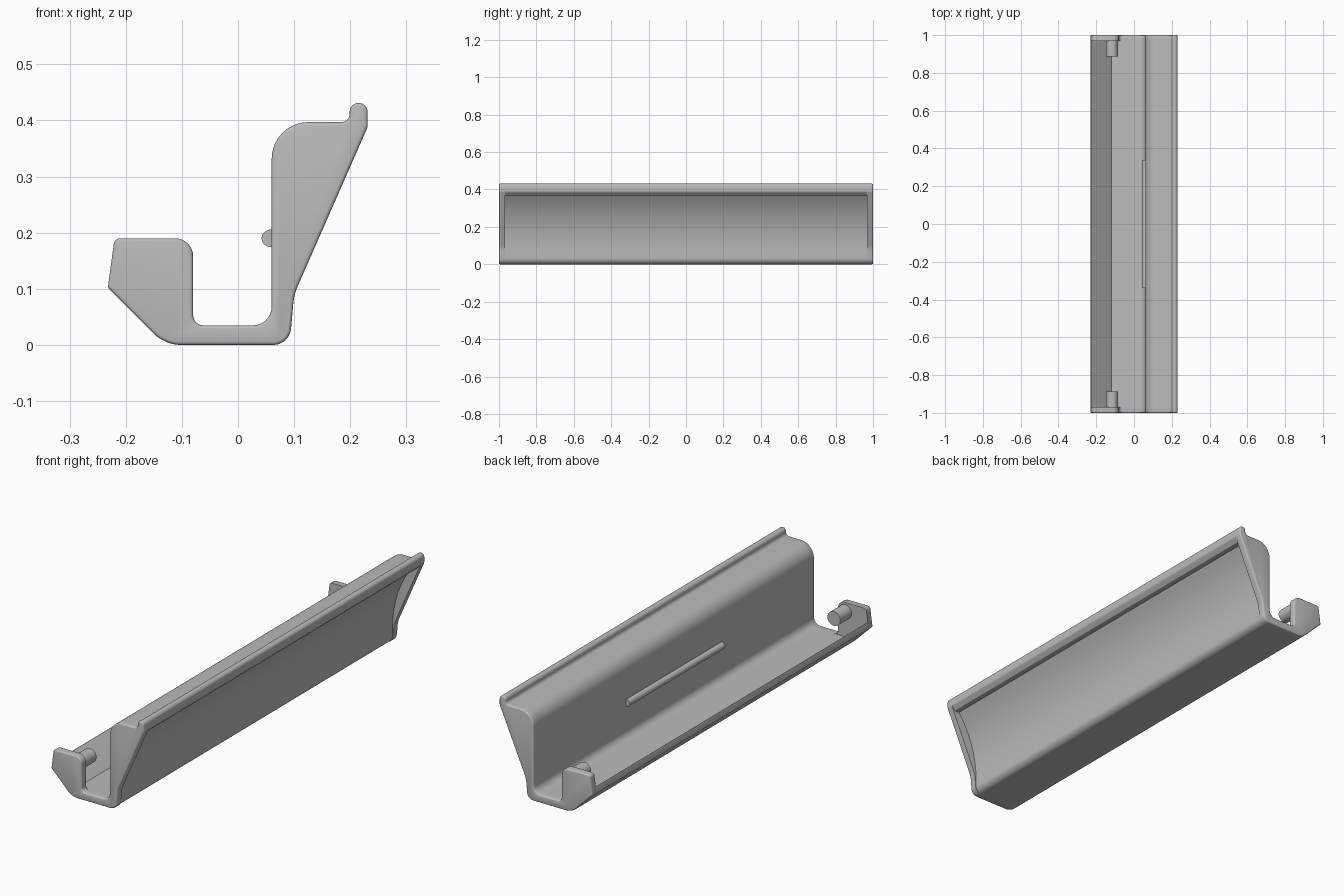
import bpy, bmesh, math
from mathutils import Vector, Matrix

old = bpy.data.objects.get("Cube")
if old:
    bpy.data.objects.remove(old, do_unlink=True)

grey = bpy.data.materials.new("plain_grey")
grey.use_nodes = True
COLOUR = (0.5, 0.5, 0.5, 1)
grey.diffuse_color = COLOUR
grey.node_tree.nodes["Principled BSDF"].inputs["Base Color"].default_value = COLOUR


def finish(bm, name):
    """Turn a bmesh into a smooth-shaded object with the grey material."""
    bmesh.ops.recalc_face_normals(bm, faces=bm.faces)
    mesh = bpy.data.meshes.new(name)
    bm.to_mesh(mesh)
    bm.free()
    mesh.materials.append(grey)
    obj = bpy.data.objects.new(name, mesh)
    bpy.context.collection.objects.link(obj)
    bpy.ops.object.select_all(action='DESELECT')
    obj.select_set(True)
    bpy.context.view_layer.objects.active = obj
    bpy.ops.object.shade_smooth_by_angle(angle=math.radians(32))
    return obj


def fillet(corners, steps=8):
    """Round each (x, z, radius) corner of a closed outline."""
    out = []
    for i, (x, z, r) in enumerate(corners):
        p = Vector((x, z))
        if r == 0:
            out.append(p)
            continue
        a = (Vector(corners[i - 1][:2]) - p).normalized()
        b = (Vector(corners[(i + 1) % len(corners)][:2]) - p).normalized()
        half = a.angle(b) / 2
        centre = p + (a + b).normalized() * (r / math.sin(half))
        start = p + a * (r / math.tan(half)) - centre
        end = p + b * (r / math.tan(half)) - centre
        sweep = start.angle_signed(end)
        for k in range(steps + 1):
            out.append(centre + Matrix.Rotation(-sweep * k / steps, 2) @ start)
    return out


def extrude(name, outline, y0, y1, edge=0):
    """Extrude an x-z outline along y; edge rounds the rim at y0."""
    bm = bmesh.new()
    cap = bm.faces.new([bm.verts.new((p.x, y0, p.y)) for p in outline])
    res = bmesh.ops.extrude_face_region(bm, geom=[cap], use_keep_orig=True)
    moved = [g for g in res["geom"] if isinstance(g, bmesh.types.BMVert)]
    bmesh.ops.translate(bm, verts=moved, vec=(0, y1 - y0, 0))
    if edge:
        rim = [e for e in bm.edges if all(abs(v.co.y - y0) < 1e-5 for v in e.verts)]
        bmesh.ops.bevel(bm, geom=rim, offset=edge, segments=3, profile=0.5,
                        affect='EDGES', clamp_overlap=True)
    return finish(bm, name)


END = 0.968
# Shared stretches of the outline: tall wall with top bead, and rounded base
wall = [(0.06, 0.035, 0.033), (0.06, 0.397, 0.065), (0.199, 0.397, 0.015),
        (0.199, 0.431, 0.0155), (0.231, 0.431, 0.0155)]
base = [(0.092, 0, 0.032), (-0.13, 0, 0.07), (-0.232, 0.102, 0.008)]

# Solid end plates with the hooked block
plate = fillet([(-0.22, 0.19, 0.012), (-0.08, 0.19, 0.032), (-0.08, 0.035, 0.018)]
               + wall + [(0.231, 0.388, 0.02), (0.1, 0.09, 0.1)] + base)

# Long body: sloped lip, floor, and wall with a scooped back
p0, p1, p2 = Vector((0.19, 0.368)), Vector((0.095, 0.24)), Vector((0.092, 0.07))
scoop = []
for k in range(21):
    t = k / 20
    q = p0 * (1 - t) ** 2 + p1 * 2 * t * (1 - t) + p2 * t * t
    scoop.append((q.x, q.y, 0))
body = fillet([(-0.227, 0.13, 0.003), (-0.12, 0.035, 0)] + wall
              + [(0.231, 0.388, 0.015), (0.213, 0.368, 0.006)] + scoop + base)
extrude("channel_body", body, -END, END)

for side, label in ((-1, "front"), (1, "back")):
    extrude(label + "_end_plate", plate, side, side * END, 0.006)
    # Round peg pointing inward from the block
    bm = bmesh.new()
    bmesh.ops.create_cone(bm, cap_ends=True, segments=32, radius1=0.032, radius2=0.032,
                          depth=0.09, matrix=Matrix.Translation((-0.116, side * 0.932, 0.148))
                          @ Matrix.Rotation(math.pi / 2, 4, 'X'))
    finish(bm, label + "_peg")

# Half-round catch rib on the inner wall
rib = [Vector((0.06 - 0.018 * math.sin(a), 0.19 + 0.016 * math.cos(a)))
       for a in (math.pi * k / 12 for k in range(13))]
rib += [Vector((0.065, 0.174)), Vector((0.065, 0.206))]
extrude("catch_rib", rib, -0.34, 0.34)
